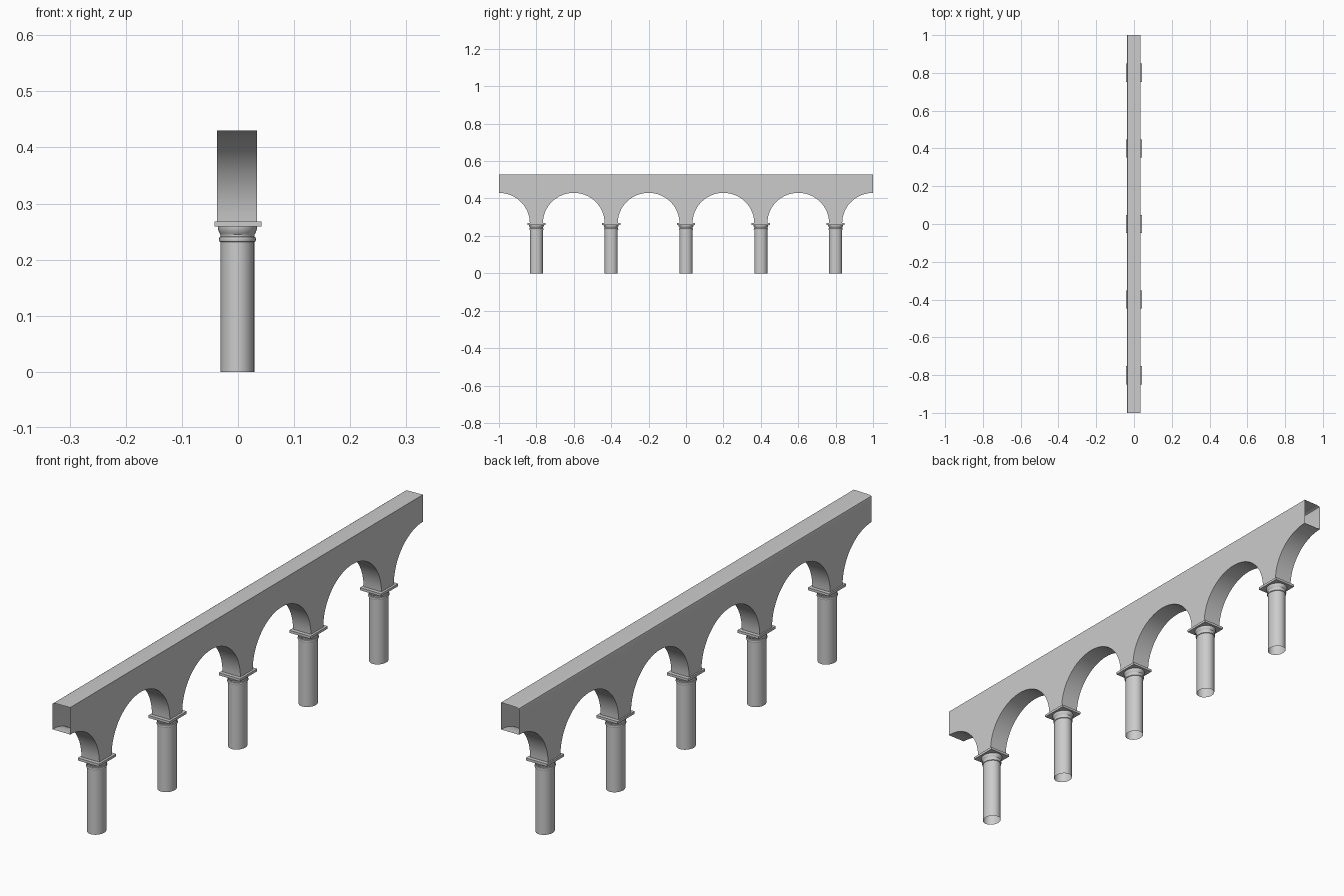
import bpy, bmesh, math

if "Cube" in bpy.data.objects:
    bpy.data.objects.remove(bpy.data.objects["Cube"])

SPACING = 0.4          # pier to pier
HALF_SPAN = 0.165      # half width of an arch
SPRING, RISE = 0.267, 0.163
STRETCH = 1.15         # piers are a little longer along the bridge
CX = -0.001


def make_object(name, bm, angle=30):
    bmesh.ops.recalc_face_normals(bm, faces=bm.faces)
    mesh = bpy.data.meshes.new(name)
    bm.to_mesh(mesh)
    bm.free()
    ob = bpy.data.objects.new(name, mesh)
    bpy.context.collection.objects.link(ob)
    bpy.ops.object.select_all(action='DESELECT')
    ob.select_set(True)
    bpy.context.view_layer.objects.active = ob
    bpy.ops.object.shade_smooth_by_angle(angle=math.radians(angle))
    return ob


# arcade: an open-ended shell section swept along y, its underside following the arches
def arcade():
    n = 32
    stations = []
    for k in range(-2, 4):
        c = (k - 0.5) * SPACING
        for i in range(n + 1):
            a = math.pi * (1 - i / n)
            stations.append((c + HALF_SPAN * math.cos(a), SPRING + RISE * math.sin(a)))
    # arch centres lie midway between piers; keep only the stretch -1..1
    stations = [(-1.0, SPRING + RISE)] + half_arch(n, -1.0, 1) \
        + [s for s in stations if -0.79 < s[0] < 0.79] \
        + half_arch(n, 1.0, -1) + [(1.0, SPRING + RISE)]
    bm = bmesh.new()
    rings = []
    for y, zb in stations:
        section = [(-0.037, zb), (-0.037, 0.518), (-0.0355, 0.5225), (-0.031, 0.525),
                   (-0.02, 0.526), (0.034, 0.527), (0.034, zb)]
        rings.append([bm.verts.new((x, y, z)) for x, z in section])
    for a, b in zip(rings, rings[1:]):
        m = len(a)
        for i in range(m):
            j = (i + 1) % m
            bm.faces.new((a[i], a[j], b[j], b[i]))
    return make_object("arcade", bm)


def half_arch(n, centre, side):
    pts = []
    for i in range(1, n // 2 + 1):
        a = math.pi / 2 * (1 - i / (n // 2))
        pts.append((centre + side * HALF_SPAN * math.cos(a), SPRING + RISE * math.sin(a)))
    return pts if side > 0 else pts[::-1]


# column: turned shaft with necking ring and flared capital
def column(y):
    profile = [(0.030, 0.0), (0.030, 0.231), (0.032, 0.232), (0.033, 0.236), (0.032, 0.240),
               (0.0305, 0.241), (0.0305, 0.245), (0.032, 0.247), (0.034, 0.252),
               (0.035, 0.256), (0.035, 0.260)]
    n = 32
    bm = bmesh.new()
    rings = [[bm.verts.new((CX + r * math.cos(2 * math.pi * i / n),
                            y + STRETCH * r * math.sin(2 * math.pi * i / n), z))
              for i in range(n)] for r, z in profile]
    for a, b in zip(rings, rings[1:]):
        for i in range(n):
            j = (i + 1) % n
            bm.faces.new((a[i], a[j], b[j], b[i]))
    make_object("column", bm, 40)


# abacus: square slab between capital and arches
def abacus(y):
    bm = bmesh.new()
    bmesh.ops.create_cube(bm, size=1)
    for v in bm.verts:
        v.co = (v.co.x * 0.084, y + v.co.y * 0.097, 0.2635 + v.co.z * 0.009)
    make_object("abacus", bm)


arcade()
for k in range(-2, 3):
    column(k * SPACING)
    abacus(k * SPACING)
